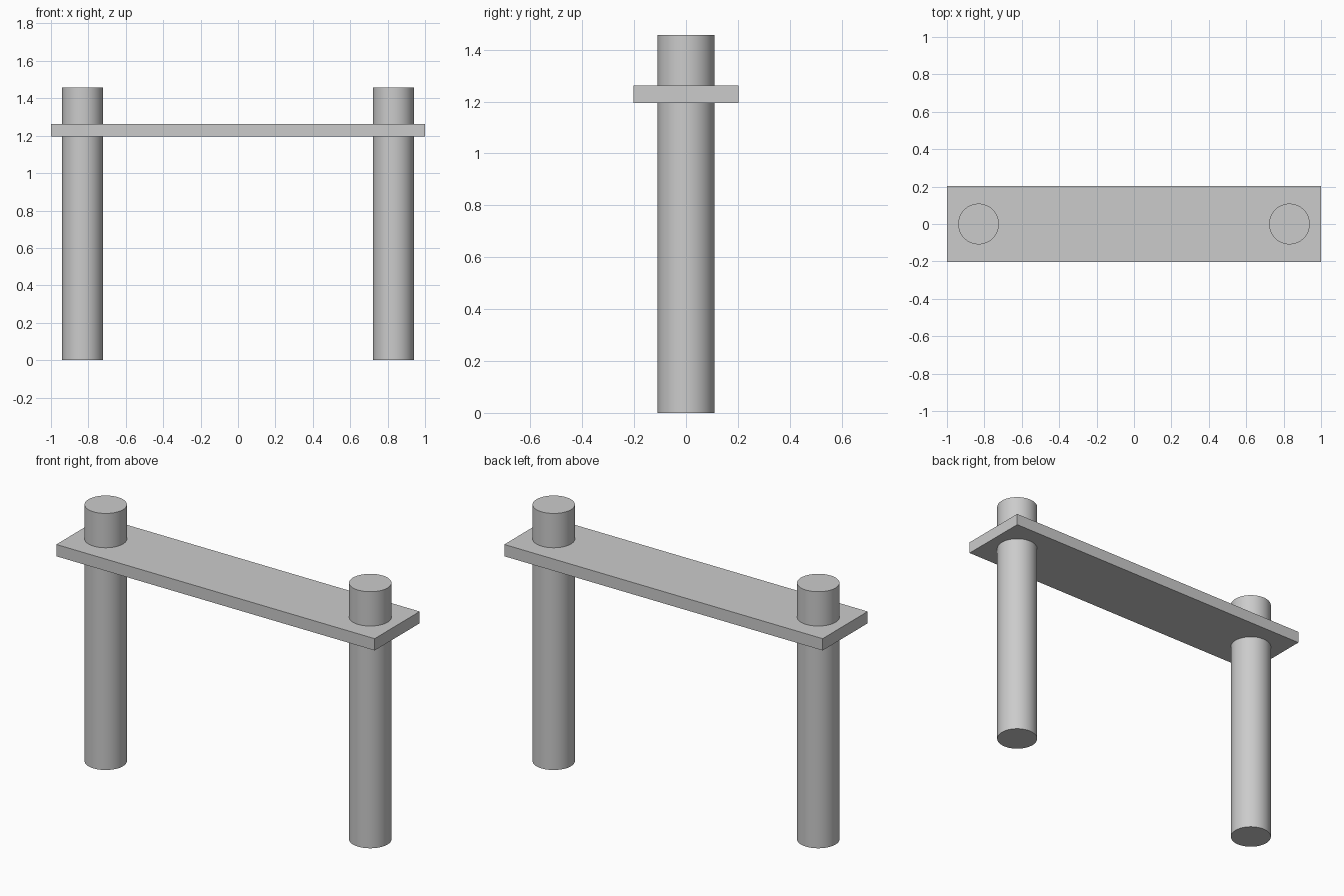
import bpy
import math

if "Cube" in bpy.data.objects:
    bpy.data.objects.remove(bpy.data.objects["Cube"])

POST_X, POST_R, POST_H = 0.831, 0.109, 1.457
PLANK_W, PLANK_BOTTOM, PLANK_TOP = 0.404, 1.195, 1.262


def add_post(name, x):
    bpy.ops.mesh.primitive_cylinder_add(
        vertices=64, radius=POST_R, depth=POST_H, location=(x, 0, POST_H / 2))
    bpy.context.object.name = name
    bpy.ops.object.shade_smooth_by_angle(angle=math.radians(30))


# Two round posts that pass up through the plank
add_post("left_post", -POST_X)
add_post("right_post", POST_X)

# Flat plank across the posts
bpy.ops.mesh.primitive_cube_add(
    size=1, location=(0, 0, (PLANK_BOTTOM + PLANK_TOP) / 2))
plank = bpy.context.object
plank.name = "plank"
plank.scale = (2, PLANK_W, PLANK_TOP - PLANK_BOTTOM)
bpy.ops.object.transform_apply(location=False, rotation=False, scale=True)
